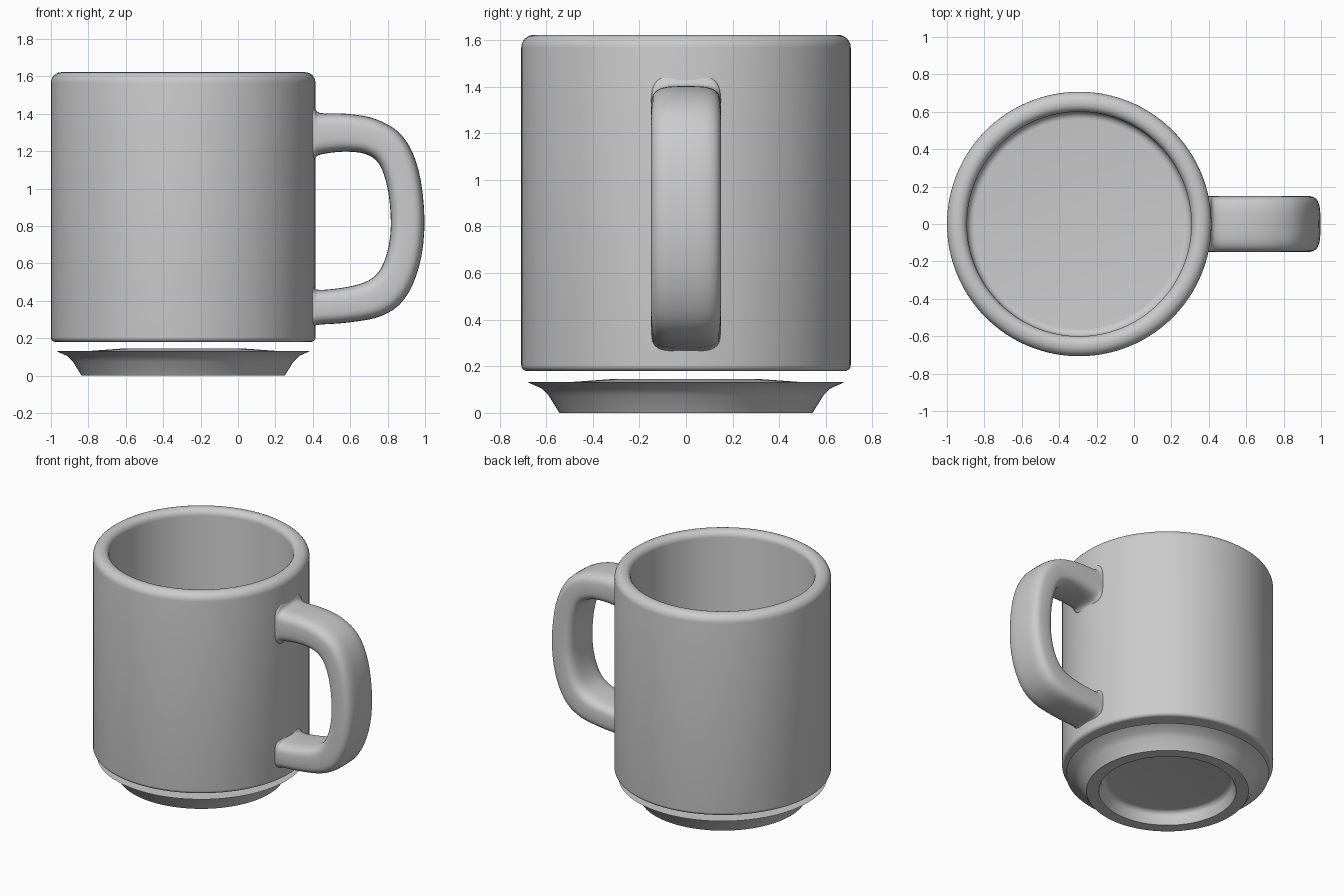
import bpy, bmesh, math
from mathutils import Vector

cube = bpy.data.objects.get("Cube")
if cube:
    bpy.data.objects.remove(cube, do_unlink=True)

CENTRE_X = -0.293
SIDES = 128

glaze = bpy.data.materials.new("grey_glaze")
glaze.use_nodes = True
colour = (0.6, 0.6, 0.6, 1)
glaze.diffuse_color = colour
glaze.node_tree.nodes["Principled BSDF"].inputs["Base Color"].default_value = colour


def finish(name, bm, angle):
    bmesh.ops.recalc_face_normals(bm, faces=bm.faces)
    mesh = bpy.data.meshes.new(name)
    bm.to_mesh(mesh)
    bm.free()
    mesh.materials.append(glaze)
    obj = bpy.data.objects.new(name, mesh)
    bpy.context.collection.objects.link(obj)
    bpy.ops.object.select_all(action="DESELECT")
    obj.select_set(True)
    bpy.context.view_layer.objects.active = obj
    bpy.ops.object.shade_smooth_by_angle(angle=math.radians(angle))
    return obj


def arc(r, z, radius, start, end, steps=6):
    """Rounded corner of a profile, angles in degrees."""
    angles = [math.radians(start + (end - start) * i / steps) for i in range(steps + 1)]
    return [(r + radius * math.cos(a), z + radius * math.sin(a)) for a in angles]


def lathe(name, profile, angle=40):
    """Spin a profile of (radius, height) points around the mug axis."""
    bm = bmesh.new()
    verts = [bm.verts.new((CENTRE_X + r, 0, z)) for r, z in profile]
    edges = [bm.edges.new(pair) for pair in zip(verts, verts[1:])]
    bmesh.ops.spin(bm, geom=verts + edges, cent=(CENTRE_X, 0, 0), axis=(0, 0, 1),
                   angle=math.tau, steps=SIDES, use_duplicate=False)
    bmesh.ops.remove_doubles(bm, verts=bm.verts, dist=0.0005)
    return finish(name, bm, angle)


# Cup: underside, outer wall, rounded rim, inner wall and floor
cup = [(0, 0.18)]
cup += arc(0.682, 0.205, 0.025, -90, 0)
cup += arc(0.652, 1.567, 0.055, 0, 90)
cup += arc(0.645, 1.577, 0.045, 90, 180)
cup += arc(0.56, 0.25, 0.04, 0, -90)
cup += [(0, 0.21)]
lathe("cup", cup)

# Foot: flared base with a recess beneath
foot = [(0, 0.145), (0.32, 0.145), (0.50, 0.132), (0.68, 0.132), (0.62, 0.105), (0.59, 0.075),
        (0.543, 0.0), (0.46, 0.0)]
foot += arc(0.40, 0.05, 0.04, 0, 90)
foot += [(0, 0.095)]
lathe("foot", foot, 30)


# Handle: rounded section lofted between an outer and an inner outline
outer = [(0.36, 1.475), (0.405, 1.45), (0.435, 1.405), (0.58, 1.40), (0.74, 1.37), (0.88, 1.28),
         (0.965, 1.10), (0.997, 0.83), (0.97, 0.59), (0.89, 0.41),
         (0.77, 0.32), (0.60, 0.285), (0.435, 0.272), (0.405, 0.262), (0.36, 0.255)]
inner = [(0.36, 1.13), (0.405, 1.15), (0.435, 1.18), (0.56, 1.197), (0.68, 1.185), (0.755, 1.13),
         (0.80, 1.00), (0.817, 0.83), (0.805, 0.69), (0.765, 0.575),
         (0.70, 0.51), (0.59, 0.475), (0.435, 0.458), (0.405, 0.48), (0.36, 0.50)]


def smooth_path(points, steps=4):
    """Catmull-Rom curve through the points."""
    pts = [Vector(p) for p in points]
    pts = [pts[0]] + pts + [pts[-1]]
    path = []
    for a, b, c, d in zip(pts, pts[1:], pts[2:], pts[3:]):
        for i in range(steps):
            t = i / steps
            path.append(0.5 * (2 * b + (c - a) * t + (2 * a - 5 * b + 4 * c - d) * t ** 2
                               + (3 * b - a - 3 * c + d) * t ** 3))
    return path + [pts[-1]]


def squash(value, power=0.55):
    return math.copysign(abs(value) ** power, value)


bm = bmesh.new()
rings = []
for top, low in zip(smooth_path(outer), smooth_path(inner)):
    mid, half = (top + low) / 2, (top - low) / 2
    ring = []
    for k in range(40):
        a = math.tau * k / 40
        p = mid + half * squash(math.sin(a))
        ring.append(bm.verts.new((p.x, 0.15 * squash(math.cos(a)), p.y)))
    rings.append(ring)
for one, two in zip(rings, rings[1:]):
    for k in range(40):
        j = (k + 1) % 40
        bm.faces.new((one[k], one[j], two[j], two[k]))
bm.faces.new(rings[0])
bm.faces.new(rings[-1])
finish("handle", bm, 50)
